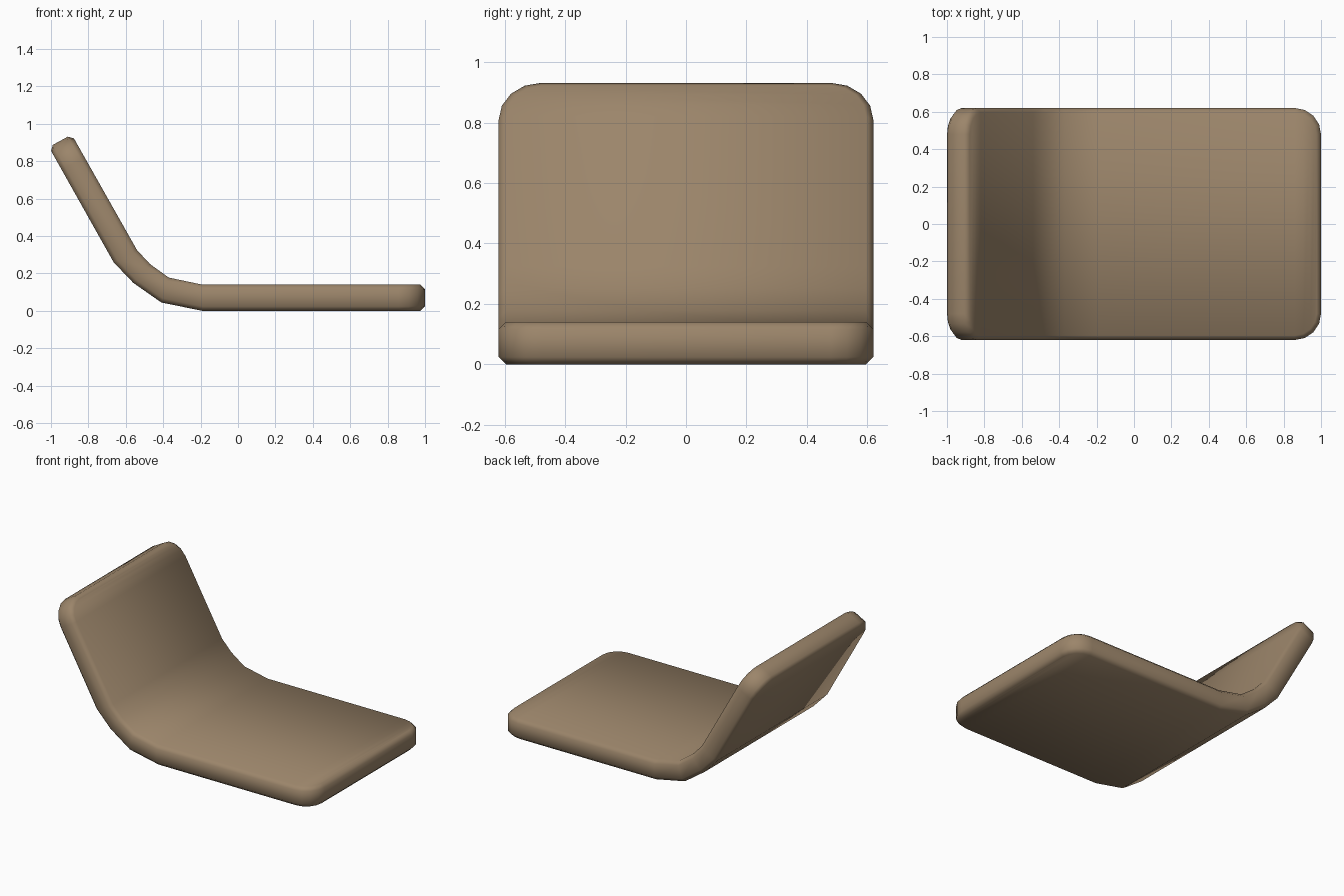
import bpy, bmesh, math
from mathutils import Vector

if "Cube" in bpy.data.objects:
    bpy.data.objects.remove(bpy.data.objects["Cube"])

HALF_W, R, C, SEG = 0.62, 0.14, 0.024, 4   # half width, corner radius, edge chamfer

# side profile: matching (lower, upper) points from the front lip to the back tip
STATIONS = [((1.0, 0.0), (1.0, 0.14)),
            ((-0.19, 0.0), (-0.19, 0.14)),
            ((-0.41, 0.045), (-0.37, 0.178)),
            ((-0.56, 0.15), (-0.47, 0.25)),
            ((-0.665, 0.26), (-0.54, 0.325)),
            ((-1.011, 0.876), (-0.889, 0.943))]
low = [Vector(a) for a, b in STATIONS]
top = [Vector(b) for a, b in STATIONS]
dist = [0.0]
for i in range(1, len(low)):
    dist.append(dist[-1] + ((low[i] + top[i]) / 2 - (low[i-1] + top[i-1]) / 2).length)
LENGTH = dist[-1]


def bend(s, y, h):
    """Wrap a flat slab position (length, width, 0-1 thickness) onto the profile."""
    i = max(k for k in range(len(dist) - 1) if dist[k] <= s + 1e-6)
    t = (s - dist[i]) / (dist[i+1] - dist[i])
    p = low[i].lerp(low[i+1], t).lerp(top[i].lerp(top[i+1], t), h)
    return Vector((p.x, y, p.y))


def half_outline(inset):
    """One long side of a rounded rectangle, with cuts at the bends."""
    r = R - inset
    arc = [(r * math.cos(a), r * math.sin(a))
           for a in (math.pi / 2 * k / SEG for k in range(SEG + 1))]
    pts = [(R - cx, HALF_W - R + sy) for cx, sy in arc]
    pts += [(s, HALF_W - inset) for s in dist[1:-1]]
    pts += [(LENGTH - R + cx, HALF_W - R + sy) for cx, sy in reversed(arc)]
    return pts


# bent seat shell: four stacked outlines, bridged and capped
bm = bmesh.new()
hc = C / 0.14
rings = []
for inset, h in ((C, 0), (0, hc), (0, 1 - hc), (C, 1)):
    half = half_outline(inset)
    loop = half + [(s, -w) for s, w in reversed(half)]
    rings.append([bm.verts.new(bend(s, y, h)) for s, y in loop])
n = len(rings[0])
for a, b in zip(rings, rings[1:]):
    for i in range(n):
        j = (i + 1) % n
        bm.faces.new((a[i], a[j], b[j], b[i]))
for ring in (rings[0], rings[-1]):
    for i in range(n // 2 - 1):
        bm.faces.new((ring[i], ring[i+1], ring[n-2-i], ring[n-1-i]))
bmesh.ops.recalc_face_normals(bm, faces=bm.faces)
for f in bm.faces:
    f.smooth = True

mesh = bpy.data.meshes.new("seat_shell")
bm.to_mesh(mesh)
bm.free()
mat = bpy.data.materials.new("warm brown")
mat.diffuse_color = (0.33, 0.235, 0.145, 1)
mat.use_nodes = True
mat.node_tree.nodes["Principled BSDF"].inputs["Base Color"].default_value = mat.diffuse_color
mesh.materials.append(mat)
obj = bpy.data.objects.new("seat_shell", mesh)
bpy.context.collection.objects.link(obj)
